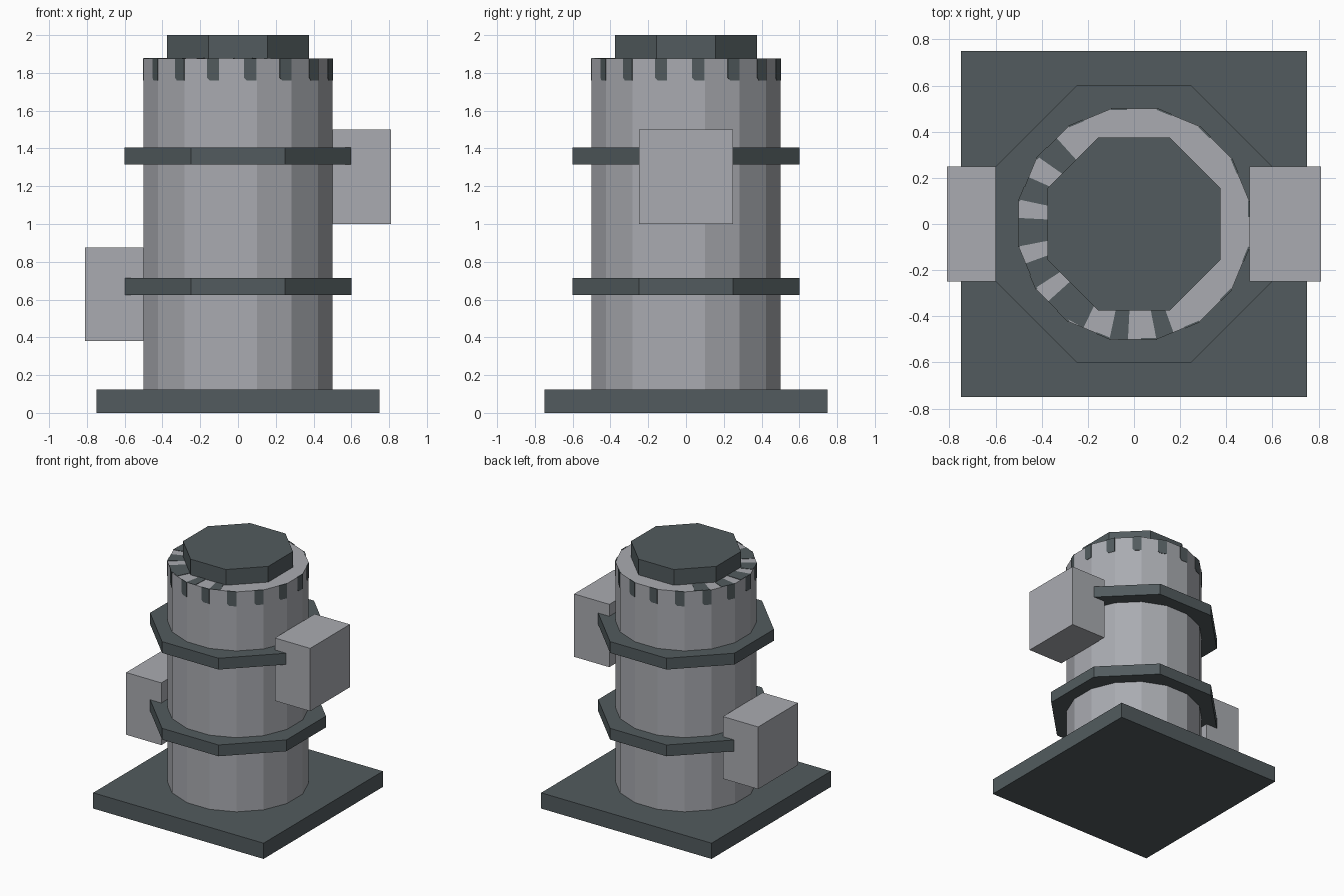
import bpy, bmesh, math

if "Cube" in bpy.data.objects:
    bpy.data.objects.remove(bpy.data.objects["Cube"])


def material(name, rgb):
    m = bpy.data.materials.new(name)
    m.diffuse_color = (*rgb, 1)
    m.use_nodes = True
    m.node_tree.nodes["Principled BSDF"].inputs["Base Color"].default_value = m.diffuse_color
    return m


STONE = material("light grey stone", (0.40, 0.41, 0.44))
TRIM = material("dark slate trim", (0.084, 0.105, 0.112))


def make(name, prisms, mat):
    """Build one object from prisms, each (outline, bottom, top)."""
    bm = bmesh.new()
    for outline, z0, z1 in prisms:
        low = [bm.verts.new((x, y, z0)) for x, y in outline]
        high = [bm.verts.new((x, y, z1)) for x, y in outline]
        bm.faces.new(low[::-1])
        bm.faces.new(high)
        n = len(low)
        for i in range(n):
            j = (i + 1) % n
            bm.faces.new((low[i], low[j], high[j], high[i]))
    bmesh.ops.recalc_face_normals(bm, faces=bm.faces)
    me = bpy.data.meshes.new(name)
    bm.to_mesh(me)
    bm.free()
    me.materials.append(mat)
    ob = bpy.data.objects.new(name, me)
    bpy.context.collection.objects.link(ob)
    return ob


def polygon(sides, apothem):
    """Regular outline with a flat side facing each axis."""
    r = apothem / math.cos(math.pi / sides)
    return [(r * math.cos((i + 0.5) * math.tau / sides),
             r * math.sin((i + 0.5) * math.tau / sides)) for i in range(sides)]


def rect(x0, x1, y0, y1):
    return [(x0, y0), (x1, y0), (x1, y1), (x0, y1)]


def on_rim(radius, deg):
    """Point on the sixteen-sided outline, scaled to an apothem."""
    off = (deg + 11.25) % 22.5 - 11.25
    r = radius / math.cos(math.radians(off))
    a = math.radians(deg)
    return (r * math.cos(a), r * math.sin(a))


# Base slab and tower body
make("base_slab", [(rect(-0.75, 0.75, -0.75, 0.75), 0, 0.125)], TRIM)
make("tower_body", [(polygon(16, 0.5), 0.125, 1.875)], STONE)

# Octagonal bands and cap
make("lower_band", [(polygon(8, 0.6), 0.625, 0.715)], TRIM)
make("upper_band", [(polygon(8, 0.6), 1.315, 1.405)], TRIM)
make("top_cap", [(polygon(8, 0.375), 1.875, 2.0)], TRIM)

# Side boxes
make("right_box", [(rect(0.5, 0.81, -0.25, 0.25), 1.0, 1.5)], STONE)
make("left_box", [(rect(-0.81, -0.5, -0.25, 0.25), 0.38, 0.875)], STONE)

# Dark notch marks around the rim, one on each wall face
bm = bmesh.new()
mark = [(0.045, 1.76), (0.099, 1.76), (0.099, 1.877), (0.031, 1.877), (0.031, 1.775)]
for k in range(16):
    a = k * math.tau / 16
    loops = []
    for r in (0.495, 0.503):
        loops.append([bm.verts.new((r * math.cos(a) - t * math.sin(a),
                                    r * math.sin(a) + t * math.cos(a), z))
                      for t, z in mark])
    inner, outer = loops
    bm.faces.new(outer)
    bm.faces.new(inner[::-1])
    for i in range(5):
        j = (i + 1) % 5
        bm.faces.new((inner[i], inner[j], outer[j], outer[i]))
bmesh.ops.recalc_face_normals(bm, faces=bm.faces)
me = bpy.data.meshes.new("rim_notches")
bm.to_mesh(me)
bm.free()
me.materials.append(TRIM)
bpy.context.collection.objects.link(bpy.data.objects.new("rim_notches", me))

# Dark wedges on the top of the rim
wedges = []
for a0, a1 in ((132, 145), (156, 168), (177, 191), (200, 213),
               (222, 244), (258, 267), (281, 290)):
    mid = (a0 + a1) / 2
    outline = [on_rim(0.36, a0), on_rim(0.5, a0), on_rim(0.5, mid),
               on_rim(0.5, a1), on_rim(0.36, a1)]
    wedges.append((outline, 1.873, 1.878))
make("rim_top_wedges", wedges, TRIM)
